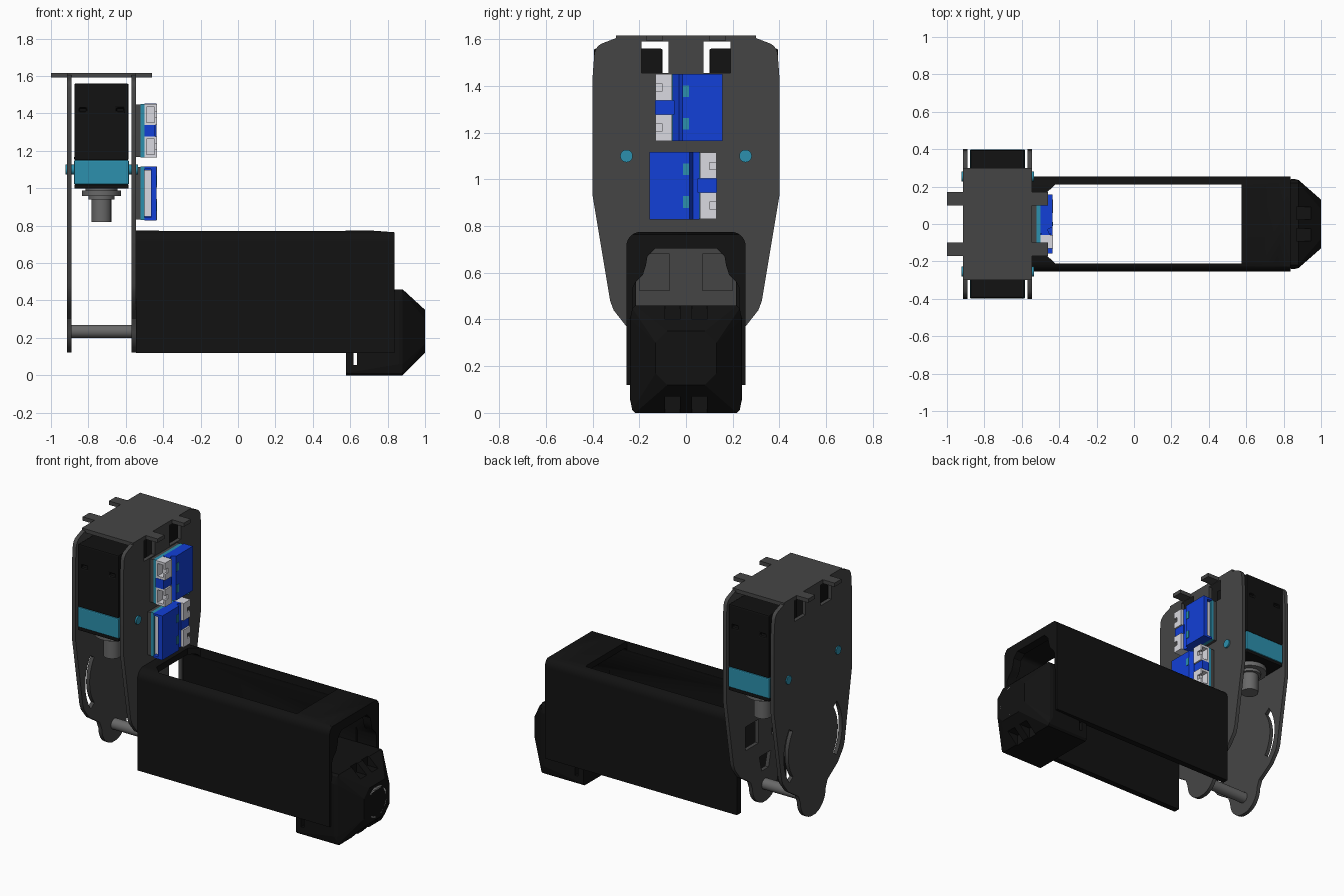
import bpy, bmesh
from math import sin, cos, radians, pi

if "Cube" in bpy.data.objects:
    bpy.data.objects.remove(bpy.data.objects["Cube"])

def mat(name, r, g, b):
    m = bpy.data.materials.new(name)
    m.diffuse_color = (r, g, b, 1)
    m.use_nodes = True
    m.node_tree.nodes["Principled BSDF"].inputs["Base Color"].default_value = m.diffuse_color
    return m

BLACK = mat("black", .006, .006, .006)
DARK = mat("dark_grey", .06, .06, .06)
MID = mat("mid_grey", .14, .14, .14)
TEAL = mat("teal", .025, .28, .42)
BLUE = mat("blue", .006, .05, .68)
WHITE = mat("white", .7, .7, .75)
SILVER = mat("silver", .45, .45, .45)

def finish(name, bm, m, bevel=0):
    bmesh.ops.recalc_face_normals(bm, faces=bm.faces)
    me = bpy.data.meshes.new(name)
    bm.to_mesh(me)
    bm.free()
    ob = bpy.data.objects.new(name, me)
    bpy.context.collection.objects.link(ob)
    if m:
        me.materials.append(m)
    if bevel:
        b = ob.modifiers.new("bevel", 'BEVEL')
        b.width, b.segments, b.limit_method = bevel, 2, 'ANGLE'
    return ob

def prism(name, axis, pts, a, b, m=None, bevel=0):
    """Extrude a 2D outline along an axis: X takes (y,z), Y takes (x,z), Z takes (x,y)."""
    place = {'X': lambda p, t: (t, p[0], p[1]),
             'Y': lambda p, t: (p[0], t, p[1]),
             'Z': lambda p, t: (p[0], p[1], t)}[axis]
    bm = bmesh.new()
    lo = [bm.verts.new(place(p, a)) for p in pts]
    hi = [bm.verts.new(place(p, b)) for p in pts]
    bm.faces.new(lo)
    bm.faces.new(hi)
    for i in range(len(pts)):
        j = (i + 1) % len(pts)
        bm.faces.new((lo[i], lo[j], hi[j], hi[i]))
    return finish(name, bm, m, bevel)

def box(name, x, y, z, m=None, bevel=0):
    return prism(name, 'Z', [(x[0], y[0]), (x[1], y[0]), (x[1], y[1]), (x[0], y[1])], z[0], z[1], m, bevel)

def arc(cx, cy, r, a0, a1, n=8):
    return [(cx + r * cos(radians(a0 + (a1 - a0) * i / n)),
             cy + r * sin(radians(a0 + (a1 - a0) * i / n))) for i in range(n + 1)]

def disc(name, axis, cx, cy, r, a, b, m, n=32):
    ob = prism(name, axis, arc(cx, cy, r, 0, 360 - 360 / n, n - 1), a, b, m)
    smooth(ob)
    return ob

def smooth(ob):
    bpy.ops.object.select_all(action='DESELECT')
    ob.select_set(True)
    bpy.context.view_layer.objects.active = ob
    bpy.ops.object.shade_smooth_by_angle(angle=radians(32))

def cut(ob, cutters):
    bpy.context.view_layer.objects.active = ob
    for c in cutters:
        md = ob.modifiers.new("cut", 'BOOLEAN')
        md.operation, md.solver, md.object = 'DIFFERENCE', 'EXACT', c
        bpy.ops.object.modifier_apply(modifier=md.name)
        bpy.data.objects.remove(c)

def mirrored(half):
    return half + [(-y, z) for y, z in reversed(half)]

# Side plates with windows, arc slots and a rounded tongue at the bottom
half = [(.30, 1.605)] + arc(.335, 1.53, .058, 75, 5, 6) + [
    (.40, 1.44), (.40, .93), (.325, .48), (.31, .44), (.255, .37), (.15, .30)] + arc(0, .25, .13, 0, -80, 8)
outline = mirrored(half)
for name, x0, x1 in (("outer_plate", -.915, -.89), ("inner_plate", -.57, -.545)):
    plate = prism(name, 'X', outline, x0, x1, DARK)
    cx = (x0 - .02, x1 + .02)
    holes = [box("cutter", cx, sorted((s * .075, s * .19)), (1.455, 1.59)) for s in (-1, 1)]
    if name == "outer_plate":
        band = arc(0, .6, .30, -36, 35, 12) + arc(0, .6, .255, 35, -36, 12)
        for s in (-1, 1):
            holes.append(prism("cutter", 'X', [(s * y, z) for y, z in band], *cx))
    else:
        holes += [box("cutter", cx, sorted((s * .07, s * .2)), (.525, .68)) for s in (-1, 1)]
        holes.append(prism("cutter", 'X', [(-.06, .43), (.06, .43), (.035, .33), (-.035, .33)], *cx))
    cut(plate, holes)
    smooth(plate)

# Top plate with four tabs
side = [(-.545, .30), (-.545, .17), (-.46, .17), (-.46, .10), (-.545, .10)]
right = side + [(x, -y) for x, y in reversed(side)]
left = [(-1.46 - x, y) for x, y in reversed(right)]
prism("top_plate", 'Z', right + left, 1.592, 1.617, DARK)

# Two actuators hanging between the plates, each with an output horn and shaft
for s, tag in ((-1, "front"), (1, "back")):
    y = sorted((s * .10, s * .395))
    ym = s * .25
    X = (-.875, -.585)
    body = box(tag + "_actuator_body", X, y, (1.15, 1.56), BLACK, .012)
    box(tag + "_actuator_band", (-.877, -.583), sorted((s * .098, s * .398)), (1.02, 1.15), TEAL, .006)
    box(tag + "_actuator_base", X, y, (.998, 1.02), BLACK, .005)
    cut(body, [box("cutter", (x - .02, x + .02), sorted((s * .38, s * .42)), (1.41, 1.43)) for x in (-.83, -.63)])
    disc(tag + "_horn_collar", 'Z', -.73, ym, .085, .98, 1.0, MID)
    disc(tag + "_horn", 'Z', -.73, ym, .105, .958, .988, MID)
    disc(tag + "_horn_hub", 'Z', -.73, ym, .07, .94, .96, MID)
    disc(tag + "_shaft", 'Z', -.73, ym, .054, .82, .945, MID, 16)
    disc(tag + "_outer_bolt", 'X', s * .255, 1.1, .027, -.922, -.87, TEAL, 20)
    disc(tag + "_inner_bolt", 'X', s * .255, 1.1, .027, -.59, -.535, TEAL, 20)

# Cross rod joining the plate tongues
disc("cross_rod", 'X', 0, .235, .035, -.9, -.55, MID)

# Two connector boards, the lower one turned half way round
for s, zc, tag in ((1, 1.308, "upper"), (-1, .973, "lower")):
    Y = lambda a, b: sorted((s * a, s * b))
    Z = lambda a, b: sorted((zc + s * a, zc + s * b))
    box(tag + "_board_base", (-.545, -.522), Y(-.125, .15), Z(-.14, .14), DARK)
    box(tag + "_board_pcb", (-.522, -.50), Y(-.125, .15), Z(-.143, .143), TEAL)
    box(tag + "_board_core", (-.50, -.465), Y(-.05, .14), Z(-.125, .125), WHITE)
    cover = [(-.50, -.058), (-.45, -.058), (-.462, -.03), (-.435, -.015), (-.435, .157), (-.465, .157), (-.465, -.02)]
    prism(tag + "_board_cover", 'Z', [(x, s * y) for x, y in cover], zc - .144, zc + .144, BLUE)
    box(tag + "_connector_bridge", (-.50, -.445), Y(-.132, -.05), Z(-.03, .03), BLUE)
    for k in (-1, 1):
        box(tag + "_cover_lip", (-.50, -.462), Y(-.05, .157), Z(k * .13, k * .144), BLUE)
        box(tag + "_cover_peg", (-.50, -.432), Y(-.012, .012), Z(k * .07 - .025, k * .07 + .025), TEAL)
        plug = box(tag + "_connector", (-.50, -.434), Y(-.13, -.06), Z(k * .03, k * .143), WHITE)
        cut(plug, [box("cutter", (-.488, -.447), Y(-.15, -.08), Z(k * .045, k * .127)),
                   box("cutter", (-.46, -.42), Y(-.15, -.1), Z(k * .07, k * .10))])

# Long housing: open below, open at the plate end, with a top opening and an end window
shell = [(.255, .12)] + arc(.195, .715, .06, 0, 90)
housing = prism("housing", 'X', mirrored(shell), -.545, .838, BLACK)
inner = [(.215, .05)] + arc(.185, .705, .03, 0, 90, 4)
window = [(.23, .44), (.23, .53), (.215, .56), (.185, .59), (.172, .63), (.165, .67), (.13, .705)]
opening = [(-.475, -.16), (-.42, -.212), (.575, -.212), (.575, .212), (-.42, .212), (-.475, .16)]
cut(housing, [prism("cutter", 'X', mirrored(inner), -.6, .78),
              prism("cutter", 'Z', opening, .6, .9),
              prism("cutter", 'X', mirrored(window), .7, .9),
              prism("cutter", 'Y', [(.70, .775), (.70, .85), (.9, .85), (.9, .76)], -.4, .4)])
smooth(housing)

# Tapered end block below the window
bm = bmesh.new()
for s in (-1, 1):
    for x in (.577, .88):
        for y, z in ((.23, .012), (.218, 0), (.23, .448), (.218, .46)):
            bm.verts.new((x, s * y, z))
    for x, y, z in ((.86, .24, .06), (.86, .24, .40), (.88, .235, .40), (.88, .235, .06),
                    (1, .13, .17), (1, .13, .30), (1, .08, .12), (1, .08, .35)):
        bm.verts.new((x, s * y, z))
hull = bmesh.ops.convex_hull(bm, input=bm.verts)
bmesh.ops.delete(bm, geom=[v for v in bm.verts if not v.link_faces], context='VERTS')
bmesh.ops.dissolve_limit(bm, angle_limit=radians(1), verts=bm.verts, edges=bm.edges)
block = finish("end_block", bm, BLACK)
pockets = [box("cutter", (.617, .637), (-.4, .4), (.055, .12))]
for s in (-1, 1):
    for z in ((.40, .50), (-.04, .07)):
        pockets.append(box("cutter", (.87, .985), sorted((s * .025, s * .09)), z))
cut(block, pockets)

# Light disc on the end face
disc("end_disc", 'X', 0, .235, .10, .97, 1.0, SILVER, 40)
